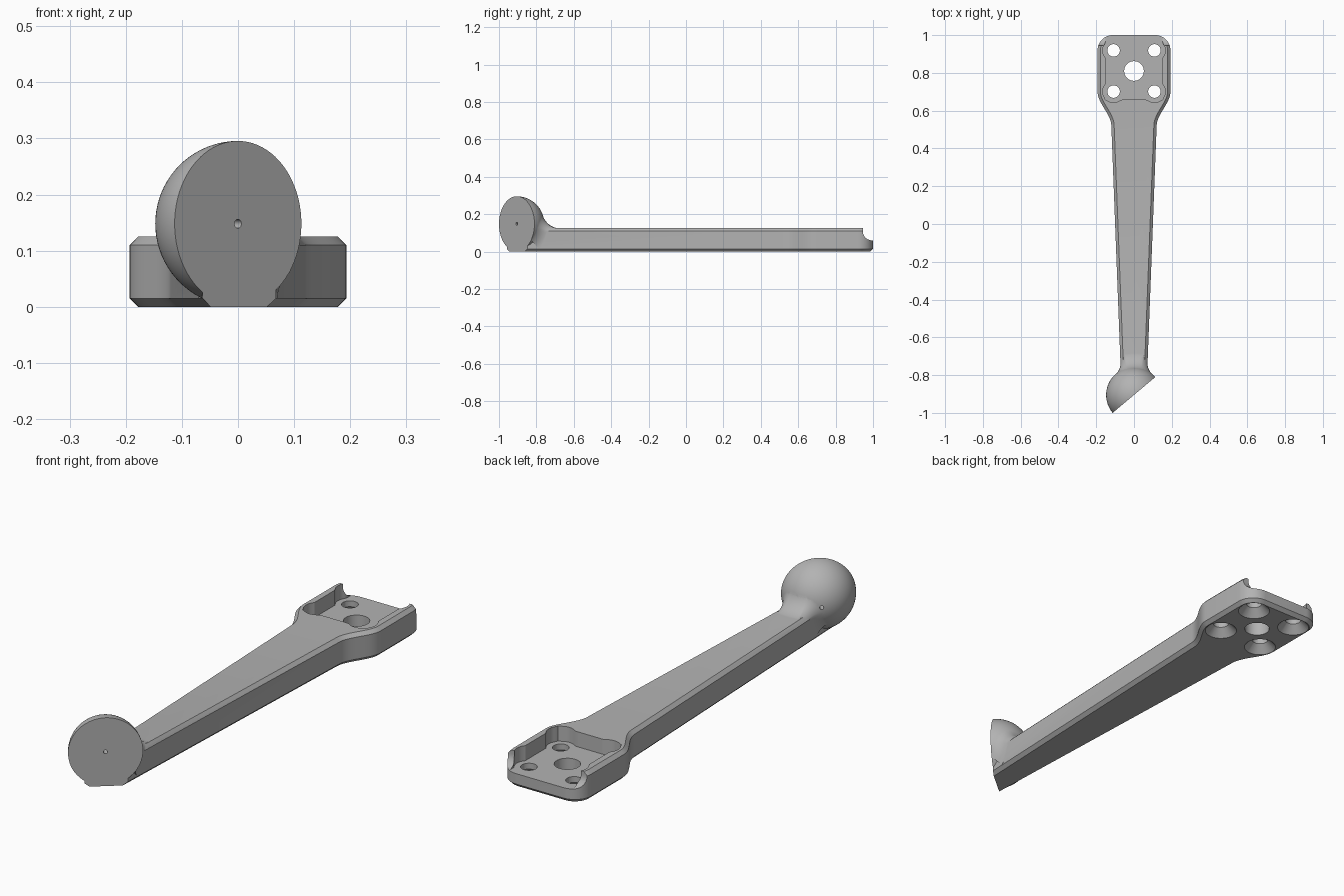
import bpy, bmesh, math
from mathutils import Vector, Matrix

cube = bpy.data.objects.get("Cube")
if cube:
    bpy.data.objects.remove(cube, do_unlink=True)

grey = bpy.data.materials.new("plain grey")
grey.use_nodes = True
grey.diffuse_color = (0.45, 0.45, 0.45, 1)
grey.node_tree.nodes["Principled BSDF"].inputs["Base Color"].default_value = grey.diffuse_color

HEIGHT, CHAMFER = 0.125, 0.015
BALL = Vector((0, -0.905, 0.148))
BALL_R = 0.1475
FACE_TURN = math.radians(40)
HEAD_Y = 0.81


def to_object(name, bm):
    bmesh.ops.recalc_face_normals(bm, faces=bm.faces)
    mesh = bpy.data.meshes.new(name)
    bm.to_mesh(mesh)
    bm.free()
    mesh.materials.append(grey)
    ob = bpy.data.objects.new(name, mesh)
    bpy.context.collection.objects.link(ob)
    return ob


def prism(name, points, offset, bevel=0):
    """Extrude a closed outline; optionally chamfer both rims."""
    bm = bmesh.new()
    face = bm.faces.new([bm.verts.new(p) for p in points])
    rim = list(face.edges)
    out = bmesh.ops.extrude_face_region(bm, geom=[face], use_keep_orig=True)["geom"]
    bmesh.ops.translate(bm, vec=offset, verts=[g for g in out if isinstance(g, bmesh.types.BMVert)])
    rim += [g for g in out if isinstance(g, bmesh.types.BMEdge)]
    bmesh.ops.recalc_face_normals(bm, faces=bm.faces)
    if bevel:
        bmesh.ops.bevel(bm, geom=rim, offset=bevel, segments=1, affect='EDGES', clamp_overlap=False)
    return to_object(name, bm)


def cone(name, r1, r2, z1, z2, x=0, y=0, matrix=None):
    bm = bmesh.new()
    place = matrix or Matrix.Translation((x, y, (z1 + z2) / 2))
    bmesh.ops.create_cone(bm, cap_ends=True, segments=40, radius1=r1, radius2=r2,
                          depth=z2 - z1, matrix=place)
    return to_object(name, bm)


def combine(target, tool, operation='DIFFERENCE'):
    mod = target.modifiers.new("combine", 'BOOLEAN')
    mod.operation, mod.object, mod.solver = operation, tool, 'EXACT'
    bpy.context.view_layer.objects.active = target
    bpy.ops.object.modifier_apply(modifier=mod.name)
    bpy.data.objects.remove(tool, do_unlink=True)


# Tapered arm flaring into a rounded mounting head
def arm_half_width(y):
    return 0.072 + 0.0384 * (y + 0.73)


side = [(arm_half_width(-1.05), -1.05)]
for i in range(17):
    t = i / 16
    y = 0.52 + 0.18 * t
    base = arm_half_width(0.52)
    side.append((base + (0.193 - base) * t * t * (3 - 2 * t), y))
corner = 0.08
for i in range(13):
    a = math.pi / 2 * i / 12
    side.append((0.193 - corner + corner * math.cos(a), 1 - corner + corner * math.sin(a)))
outline = side + [(-x, y) for x, y in reversed(side)]
arm = prism("arm_with_ball_end", [(x, y, 0) for x, y in outline], (0, 0, HEIGHT), CHAMFER)

# Ball at the narrow end
bm = bmesh.new()
bmesh.ops.create_uvsphere(bm, u_segments=72, v_segments=40, radius=BALL_R,
                          matrix=Matrix.Translation(BALL))
combine(arm, to_object("ball", bm), 'UNION')

# Rolling fillet that blends the ball into the sides and top of the arm
F, w = 0.1, 0.0715
section = [(w, CHAMFER + (HEIGHT - 2 * CHAMFER) * i / 8, 0) for i in range(8)]
for i in range(13):
    t = i / 12
    section.append((w - CHAMFER * t, HEIGHT - CHAMFER * (1 - t), math.pi / 2 * t))
section += [((w - CHAMFER) * (1 - i / 4), HEIGHT, math.pi / 2) for i in range(1, 4)]
section += [(-x, z, math.pi - a) for x, z, a in reversed(section)]
STEPS = 12
bm = bmesh.new()
columns = []
for x, z, a in section:
    normal = Vector((math.cos(a), 0, math.sin(a)))
    centre = Vector((x, BALL.y, z)) + normal * (F - 0.001)
    reach = BALL_R + F - 0.001
    centre.y += math.sqrt(reach ** 2 - (centre - BALL).length_squared)
    inward = (BALL - centre).normalized()
    columns.append([bm.verts.new(centre + F * (-normal).slerp(inward, j / STEPS))
                    for j in range(STEPS + 1)])
for k, col in enumerate(columns):
    nxt = columns[(k + 1) % len(columns)]
    for j in range(STEPS):
        bm.faces.new((col[j], nxt[j], nxt[j + 1], col[j + 1]))
caps = [bm.faces.new([c[j] for c in columns]) for j in (0, STEPS)]
bmesh.ops.triangulate(bm, faces=caps)
combine(arm, to_object("neck_fillet", bm), 'UNION')

# Slanted flat face slicing the ball in half, with a pin hole along its axis
bm = bmesh.new()
turn = Matrix.Translation(BALL) @ Matrix.Rotation(FACE_TURN, 4, 'Z')
bmesh.ops.create_cube(bm, size=1, matrix=turn @ Matrix.Translation((0, -0.5, 0)))
combine(arm, to_object("face_cutter", bm))
axis = turn @ Matrix.Rotation(math.pi / 2, 4, 'X')
combine(arm, cone("pin_cutter", 0.008, 0.008, -0.25, 0.25, matrix=axis))

# Scooped step across the back of the head
FLOOR = 0.06
scoop = [(1.1, FLOOR)]
for i in range(11):
    a = math.pi / 2 * i / 10
    scoop.append((0.995 - 0.05 * math.sin(a), 0.11 - 0.05 * math.cos(a)))
scoop += [(0.945, 0.2), (1.1, 0.2)]
combine(arm, prism("scoop_cutter", [(-0.3, y, z) for y, z in scoop], (0.6, 0, 0)))

# Pocket with a wavy wall that swells around each screw hole
HOLE_X, HOLE_Y = 0.108, 0.109


def pocket_radius(a):
    d = Vector((math.cos(a), math.sin(a)))
    r = min(0.152 / max(abs(d.x), 1e-6), (0.25 if d.y > 0 else 0.152) / max(abs(d.y), 1e-6))
    for sx in (-1, 1):
        for sy in (-1, 1):
            c = Vector((sx * HOLE_X, sy * HOLE_Y))
            along = d.dot(c)
            disc = along ** 2 - c.length_squared + 0.058 ** 2
            if along > 0 and disc > 0:
                r = max(r, along + math.sqrt(disc))
    return r


angles = [math.tau * i / 144 for i in range(144)]
pocket = [(pocket_radius(a) * math.cos(a), HEAD_Y + pocket_radius(a) * math.sin(a), FLOOR)
          for a in angles]
combine(arm, prism("pocket_cutter", pocket, (0, 0, 0.2)))

# Centre hole and four screw holes countersunk from below
combine(arm, cone("centre_cutter", 0.052, 0.052, -0.1, 0.2, y=HEAD_Y))
for sx in (-1, 1):
    for sy in (-1, 1):
        x, y = sx * HOLE_X, HEAD_Y + sy * HOLE_Y
        combine(arm, cone("screw_cutter", 0.033, 0.033, -0.1, 0.2, x, y))
        combine(arm, cone("countersink_cutter", 0.0757, 0.0279, -0.01, 0.04, x, y))

# Smooth curves, crisp edges
bpy.ops.object.select_all(action='DESELECT')
arm.select_set(True)
bpy.context.view_layer.objects.active = arm
bpy.ops.object.shade_smooth_by_angle(angle=math.radians(30))
